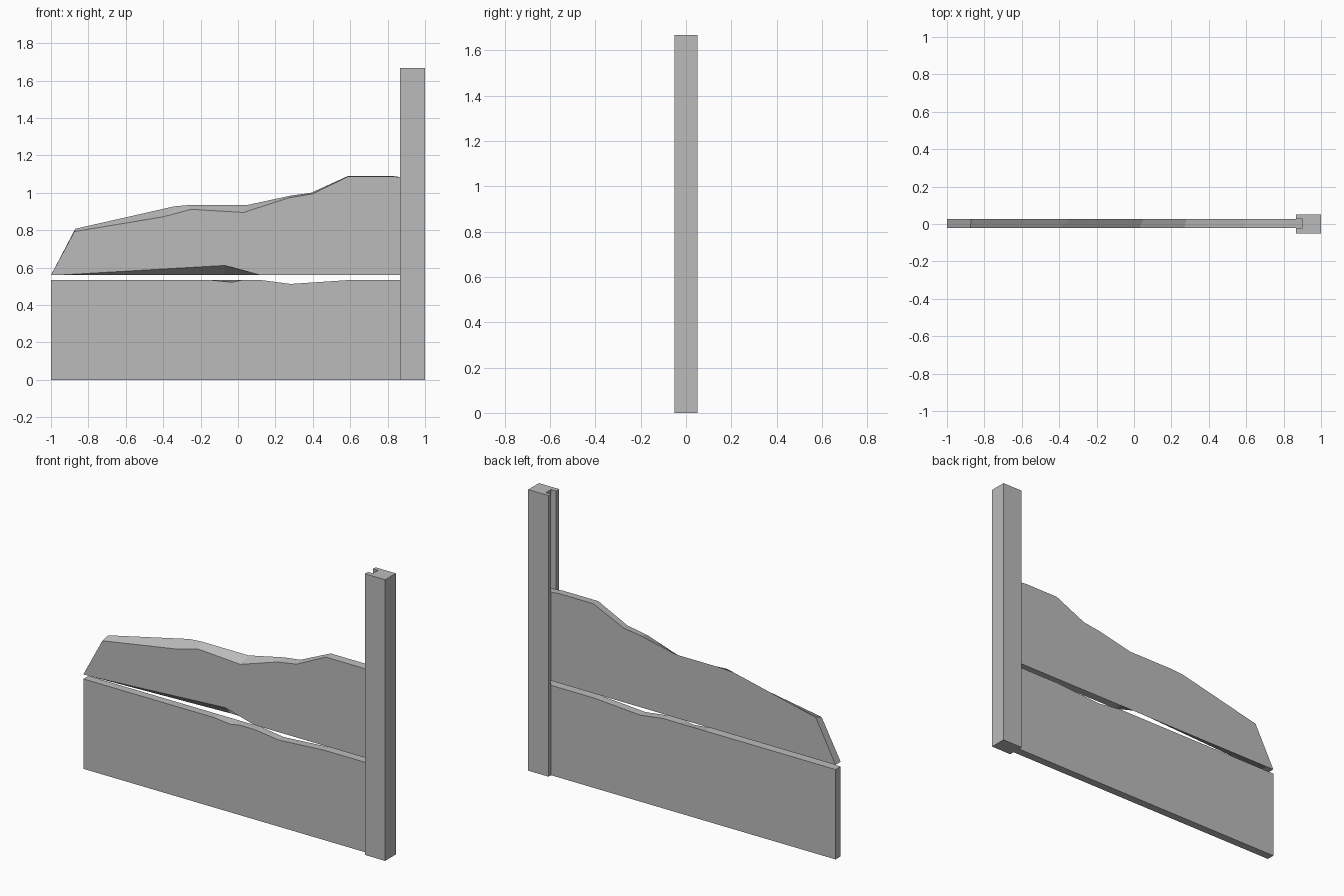
import bpy, bmesh

if "Cube" in bpy.data.objects:
    bpy.data.objects.remove(bpy.data.objects["Cube"])

grey = bpy.data.materials.new("plain grey")
grey.diffuse_color = (0.5, 0.5, 0.5, 1)
grey.use_nodes = True
grey.node_tree.nodes["Principled BSDF"].inputs["Base Color"].default_value = grey.diffuse_color


def loft(name, first, second):
    """Solid between two matching closed outlines of 3D points."""
    bm = bmesh.new()
    a = [bm.verts.new(p) for p in first]
    b = [bm.verts.new(p) for p in second]
    n = len(a)
    caps = [bm.faces.new(a), bm.faces.new(b[::-1])]
    for i in range(n):
        j = (i + 1) % n
        bm.faces.new((a[i], b[i], b[j], a[j]))
    bmesh.ops.recalc_face_normals(bm, faces=bm.faces)
    bmesh.ops.triangulate(bm, faces=caps)
    me = bpy.data.meshes.new(name)
    bm.to_mesh(me)
    bm.free()
    me.materials.append(grey)
    ob = bpy.data.objects.new(name, me)
    bpy.context.collection.objects.link(ob)
    return ob


FRONT, BACK = -0.021, 0.027   # plank faces
END = 0.90                    # plank end inside the slot


def plank(name, front, back):
    return loft(name, [(x, FRONT, z) for x, z in front],
                [(x, BACK, z) for x, z in back])


# Slotted post: C-shaped section, slot facing the planks
section = [(0.867, -0.05), (1, -0.05), (1, 0.05), (0.867, 0.05),
           (0.867, BACK), (END, BACK), (END, FRONT), (0.867, FRONT)]
loft("slotted_post", [(x, y, 0) for x, y in section],
     [(x, y, 1.667) for x, y in section])

# Lower plank with worn top edge
low_front = [(-1, 0), (END, 0), (END, 0.533), (0.58, 0.533), (0.28, 0.513),
             (0.13, 0.533), (0.02, 0.533), (-0.03, 0.522), (-0.14, 0.533), (-1, 0.533)]
low_back = [(x, 0.533 if z == 0.522 else z) for x, z in low_front]
plank("lower_plank", low_front, low_back)

# Broken upper plank: chipped underside and jagged, bevelled top
up_front = [(-1, 0.56), (-0.95, 0.561), (-0.07, 0.612), (0.12, 0.56), (END, 0.56),
            (END, 1.08), (0.82, 1.088), (0.59, 1.088), (0.40, 0.995), (0.27, 0.973),
            (0.03, 0.895), (-0.25, 0.912), (-0.40, 0.872), (-0.875, 0.793)]
up_back = [(-1, 0.56), (-0.95, 0.56), (-0.07, 0.56), (0.12, 0.56), (END, 0.56),
           (END, 1.08), (0.82, 1.091), (0.59, 1.091), (0.39, 1.0), (0.28, 0.985),
           (0.05, 0.935), (-0.26, 0.935), (-0.34, 0.928), (-0.87, 0.808)]
plank("upper_plank", up_front, up_back)
